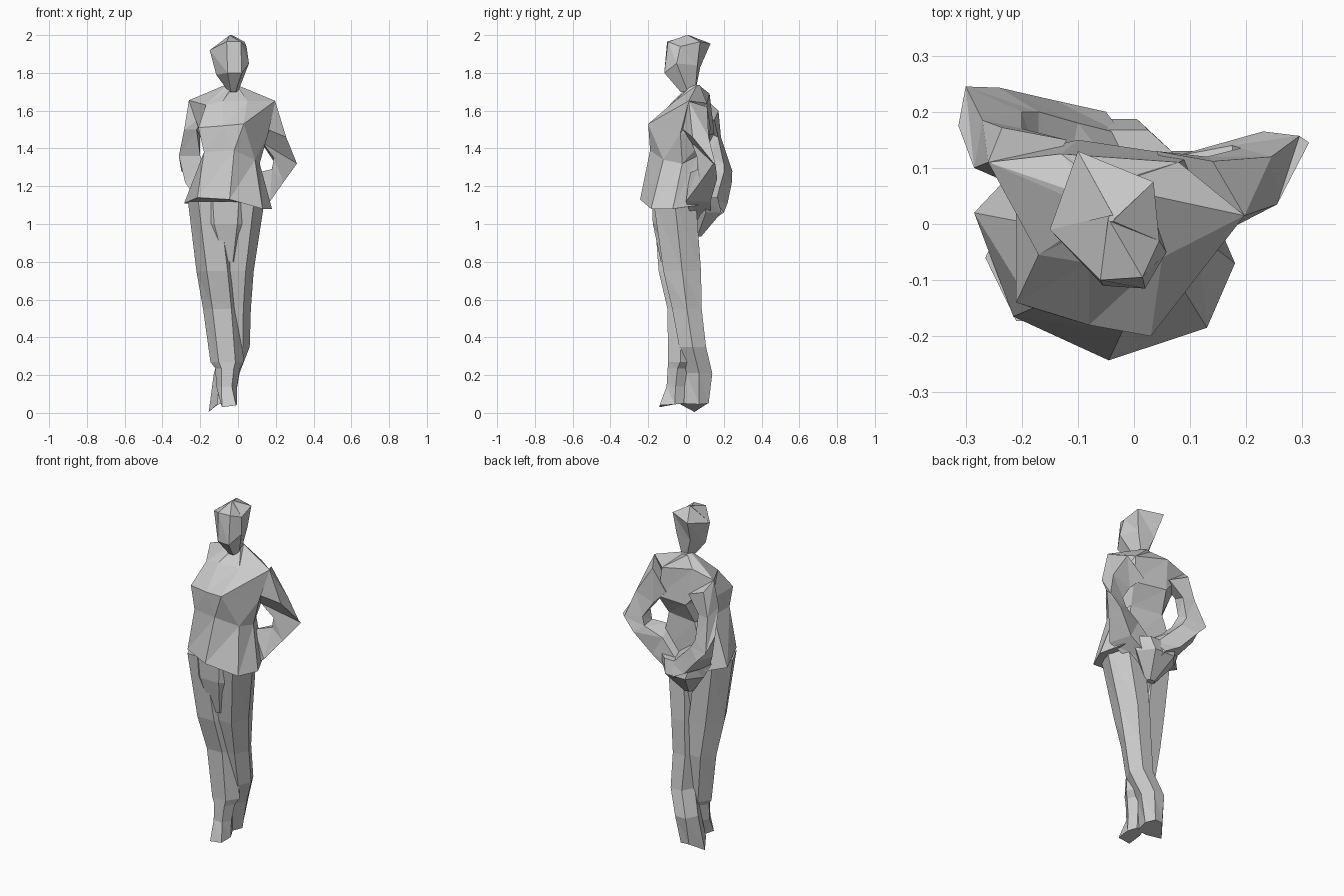
import bpy
from math import sin, cos, pi
from mathutils import Vector


def loft(name, rings):
    """Skin a list of equal-sized vertex rings and cap both ends."""
    n = len(rings[0])
    verts = [Vector(p) for r in rings for p in r]
    faces = [tuple(range(n)), tuple(range(len(verts) - n, len(verts)))]
    for k in range(len(rings) - 1):
        for i in range(n):
            a, b = k * n + i, k * n + (i + 1) % n
            faces += [(a, b, b + n), (a, b + n, a + n)]
    me = bpy.data.meshes.new(name)
    me.from_pydata(verts, [], faces)
    ob = bpy.data.objects.new(name, me)
    bpy.context.collection.objects.link(ob)
    bpy.context.view_layer.objects.active = ob
    bpy.ops.object.select_all(action='DESELECT')
    ob.select_set(True)
    bpy.ops.object.mode_set(mode='EDIT')
    bpy.ops.mesh.select_all(action='SELECT')
    bpy.ops.mesh.normals_make_consistent(inside=False)
    bpy.ops.object.mode_set(mode='OBJECT')
    return ob


def oval(cx, cy, z, rx, ry, n=6, start=0.0):
    return [(cx + rx * cos(start + 2 * pi * i / n),
             cy + ry * sin(start + 2 * pi * i / n), z) for i in range(n)]


def fuse(base, parts):
    """Merge overlapping parts into one clean outer shell."""
    for p in parts:
        m = base.modifiers.new("fuse", 'BOOLEAN')
        m.operation, m.solver, m.object = 'UNION', 'EXACT', p
        m.use_self = True
        bpy.context.view_layer.objects.active = base
        bpy.ops.object.modifier_apply(modifier=m.name)
        bpy.data.objects.remove(p)


# Jacket: hem, waist, chest, shoulders, collar (twisted stance)
hem = [(-.285, .02, 1.11), (-.215, -.165, 1.14), (-.045, -.243, 1.13), (.13, -.185, 1.08),
       (.18, -.07, 1.08), (.12, .07, 1.10), (-.20, .11, 1.10)]
waist = [(-.18, .0, 1.38), (-.18, -.15, 1.38), (-.02, -.19, 1.39), (.09, -.12, 1.34),
         (.115, -.02, 1.32), (.07, .06, 1.36), (-.12, .09, 1.36)]
chest = [(-.21, .05, 1.51), (-.21, -.14, 1.51), (-.08, -.18, 1.52), (.03, -.20, 1.53),
         (.16, -.03, 1.48), (.10, .12, 1.47), (-.10, .15, 1.48)]
shoulders = [(-.26, .11, 1.655), (-.17, -.055, 1.63), (-.08, -.07, 1.65), (.05, -.06, 1.65),
             (.197, .015, 1.652), (.08, .11, 1.64), (-.13, .125, 1.69)]
collar = oval(-.035, .045, 1.735, .035, .03, 7, pi)
jacket = loft("jacket", [hem, waist, chest, shoulders, collar])

# Arms from shoulder to elbow to wrist, four-sided, bent behind the back
right = loft("right_arm", [
    [(.197, .015, 1.65), (.14, .112, 1.62), (.04, .13, 1.51), (.11, -.04, 1.52)],
    [(.255, .035, 1.46), (.245, .12, 1.46), (.13, .12, 1.42), (.13, .03, 1.43)],
    [(.312, .145, 1.32), (.295, .157, 1.31), (.19, .135, 1.33), (.19, .06, 1.35)],
    [(.24, .075, 1.22), (.23, .165, 1.24), (.175, .14, 1.28), (.18, .06, 1.29)],
    [(.17, .0, 1.12), (.13, .13, 1.12), (.07, .12, 1.23), (.09, .02, 1.27)],
    [(-.03, .05, .98), (-.05, .13, 1.0), (-.05, .13, 1.10), (-.03, .05, 1.15)]])
left = loft("left_arm", [
    [(-.26, .11, 1.655), (-.235, .172, 1.60), (-.12, .15, 1.55), (-.17, .05, 1.58)],
    [(-.285, .10, 1.50), (-.27, .185, 1.46), (-.20, .17, 1.46), (-.22, .08, 1.50)],
    [(-.313, .175, 1.36), (-.30, .245, 1.28), (-.20, .20, 1.32), (-.20, .13, 1.36)],
    [(-.28, .155, 1.22), (-.24, .243, 1.22), (-.17, .20, 1.27), (-.17, .11, 1.29)],
    [(-.21, .08, 1.12), (-.14, .22, 1.11), (-.10, .18, 1.20), (-.12, .08, 1.24)],
    [(-.04, .05, .96), (-.05, .20, 1.06), (-.02, .16, 1.12), (.0, .05, 1.16)]])
hands = loft("hands", [oval(-.06, .09, 1.14, .17, .09), oval(-.06, .105, 1.06, .13, .095),
                       oval(-.06, .06, .935, .03, .025)])
fuse(jacket, [right, left, hands])

# Head with wedge-shaped jaw and neck
neck = oval(-.025, .01, 1.70, .025, .045, 6, 2 * pi / 3)[::-1]
jaw = [(-.08, .075, 1.83), (.02, .06, 1.84), (.058, -.05, 1.85),
       (.02, -.115, 1.80), (-.055, -.11, 1.80), (-.115, -.02, 1.79)]
brow = [(-.10, .13, 1.955), (.035, .075, 1.965), (.045, -.03, 1.94),
        (.015, -.095, 1.965), (-.06, -.10, 1.965), (-.15, -.01, 1.92)]
crown = oval(-.04, .01, 2.0, .006, .006, 6, 2 * pi / 3)[::-1]
loft("head", [neck, jaw, brow, crown])

# Trousers: hips and two crossed legs, one in front of the other
hips = loft("trousers", [oval(-.065, -.06, 1.12, .18, .13, 8, pi / 8),
                         oval(-.065, -.06, 1.0, .16, .125, 8, pi / 8),
                         oval(-.05, -.05, .80, .06, .09, 8, pi / 8)])
front_leg = [(-.155, -.06, 1.12, .11, .13), (-.11, -.045, .75, .11, .115),
             (-.085, -.02, .55, .10, .09), (-.058, -.03, .27, .088, .075),
             (-.055, -.045, .235, .065, .06), (-.06, -.055, .14, .055, .055)]
toe = [(-.005, -.06, .045), (-.03, -.01, .05), (-.075, -.01, .05),
       (-.09, -.06, .045), (-.085, -.14, .03), (-.01, -.14, .04)]
front = loft("front_leg", [oval(*r) for r in front_leg] + [toe])
back_leg = [(.03, -.06, 1.12, .11, .13), (-.002, -.02, .75, .085, .115),
            (-.012, .005, .55, .08, .09), (-.01, .035, .35, .072, .082),
            (-.06, .07, .21, .068, .08)]
heel = [(-.02, .07, .045), (-.05, .12, .05), (-.10, .115, .05),
        (-.155, .045, .005), (-.11, -.03, .045), (-.05, -.03, .05)]
back = loft("back_leg", [oval(*r) for r in back_leg] + [heel])
fuse(hips, [front, back])
